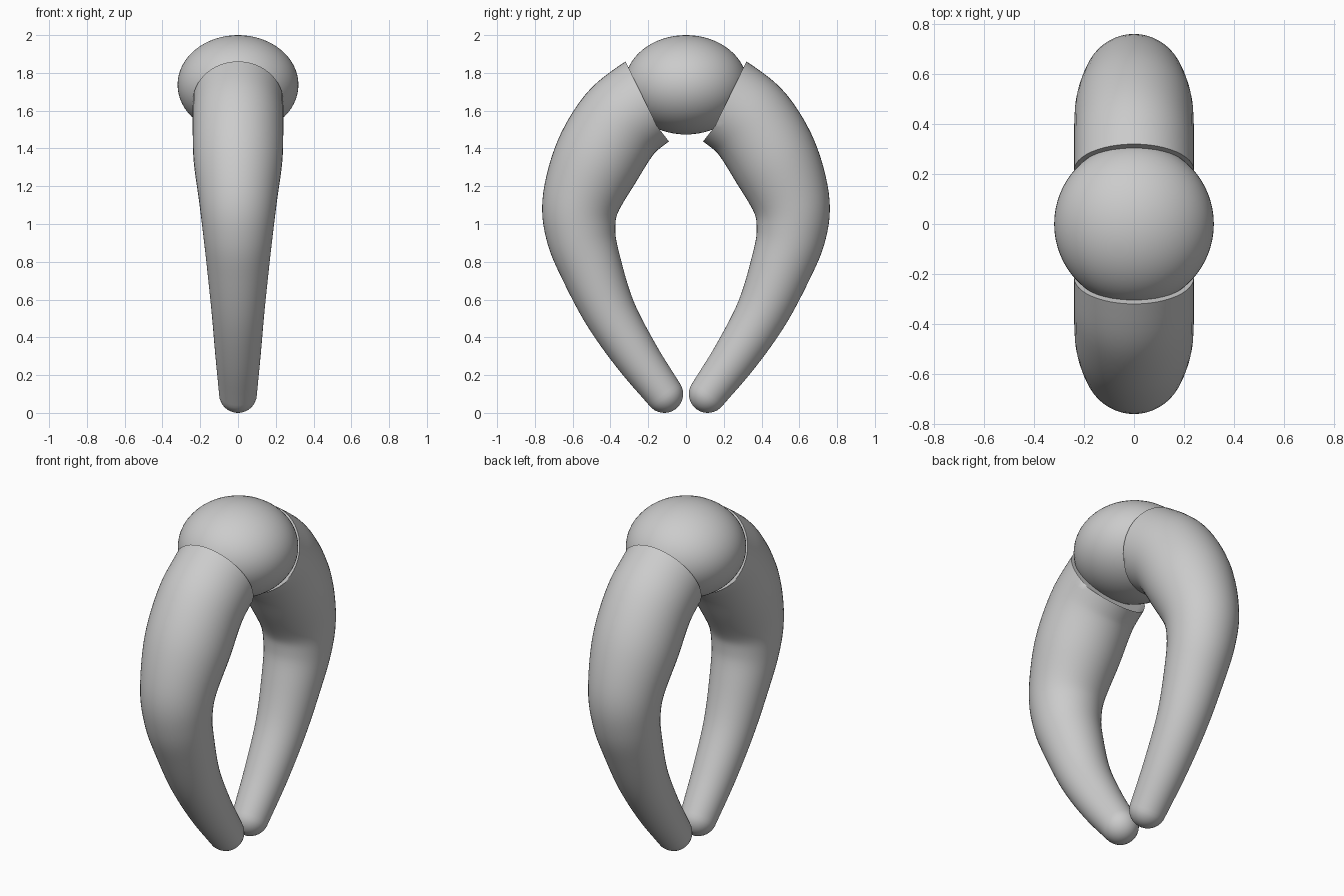
import bpy, bmesh, math
from mathutils import Vector

cube = bpy.data.objects.get("Cube")
if cube:
    bpy.data.objects.remove(cube, do_unlink=True)

SIDES = 48
grey = bpy.data.materials.new("plain grey")
grey.use_nodes = True
COLOR = (0.6, 0.6, 0.6, 1)
grey.diffuse_color = COLOR
grey.node_tree.nodes["Principled BSDF"].inputs["Base Color"].default_value = COLOR

# Curved leg centreline: y, z, radius, from hip to foot
LEG = [(0.215, 1.645, 0.24), (0.35, 1.53, 0.24), (0.47, 1.335, 0.235),
       (0.555, 1.12, 0.206), (0.557, 0.95, 0.185), (0.505, 0.775, 0.165),
       (0.405, 0.535, 0.14), (0.265, 0.305, 0.12), (0.115, 0.1, 0.1)]


def smooth_path(points, steps=6):
    """Catmull-Rom interpolation through position and radius."""
    p = [Vector(q) for q in points]
    p = [2 * p[0] - p[1]] + p + [2 * p[-1] - p[-2]]
    out = []
    for a, b, c, d in zip(p, p[1:], p[2:], p[3:]):
        for i in range(steps):
            t = i / steps
            out.append(0.5 * (2 * b + (c - a) * t + (2 * a - 5 * b + 4 * c - d) * t**2
                              + (3 * b - a - 3 * c + d) * t**3))
    return out + [p[-2]]


def make_leg(name, side):
    path = smooth_path(LEG)
    rings = []
    for i, p in enumerate(path):
        d = path[min(i + 1, len(path) - 1)] - path[max(i - 1, 0)]
        rings.append((p.x, p.y, p.z, Vector((d.x, d.y)).normalized()))
    # Hip end is cut square across the leg
    rings[0] = (*rings[0][:3], Vector((0.9, -0.44)).normalized())
    # Rounded foot
    y, z, r, d = rings[-1]
    for k in range(1, 8):
        a = k * math.pi / 16
        rings.append((y + d.x * r * math.sin(a), z + d.y * r * math.sin(a), r * math.cos(a), d))

    bm = bmesh.new()
    loops = []
    for y, z, r, d in rings:
        loop = []
        for k in range(SIDES):
            a = 2 * math.pi * k / SIDES
            u = r * math.sin(a)
            loop.append(bm.verts.new((r * math.cos(a), side * (y - d.y * u), z + d.x * u)))
        loops.append(loop)
    for lo, hi in zip(loops, loops[1:]):
        for k in range(SIDES):
            n = (k + 1) % SIDES
            bm.faces.new((lo[k], lo[n], hi[n], hi[k]))
    bm.faces.new(loops[0])
    tip = bm.verts.new((0, side * (y + d.x * 0.002), z + d.y * 0.002))
    for k in range(SIDES):
        bm.faces.new((loops[-1][k], loops[-1][(k + 1) % SIDES], tip))
    bmesh.ops.recalc_face_normals(bm, faces=bm.faces)
    mesh = bpy.data.meshes.new(name)
    bm.to_mesh(mesh)
    bm.free()
    obj = bpy.data.objects.new(name, mesh)
    bpy.context.collection.objects.link(obj)
    return obj


# Flattened ball joining both legs
bpy.ops.mesh.primitive_uv_sphere_add(segments=64, ring_count=32, radius=1, location=(0, 0, 1.737))
ball = bpy.context.object
ball.name = "hip_ball"
ball.scale = (0.32, 0.325, 0.263)

parts = [ball, make_leg("front_leg", -1), make_leg("back_leg", 1)]
bpy.ops.object.select_all(action="DESELECT")
for part in parts:
    part.data.materials.append(grey)
    part.select_set(True)
bpy.context.view_layer.objects.active = ball
bpy.ops.object.shade_smooth_by_angle(angle=math.radians(40))
